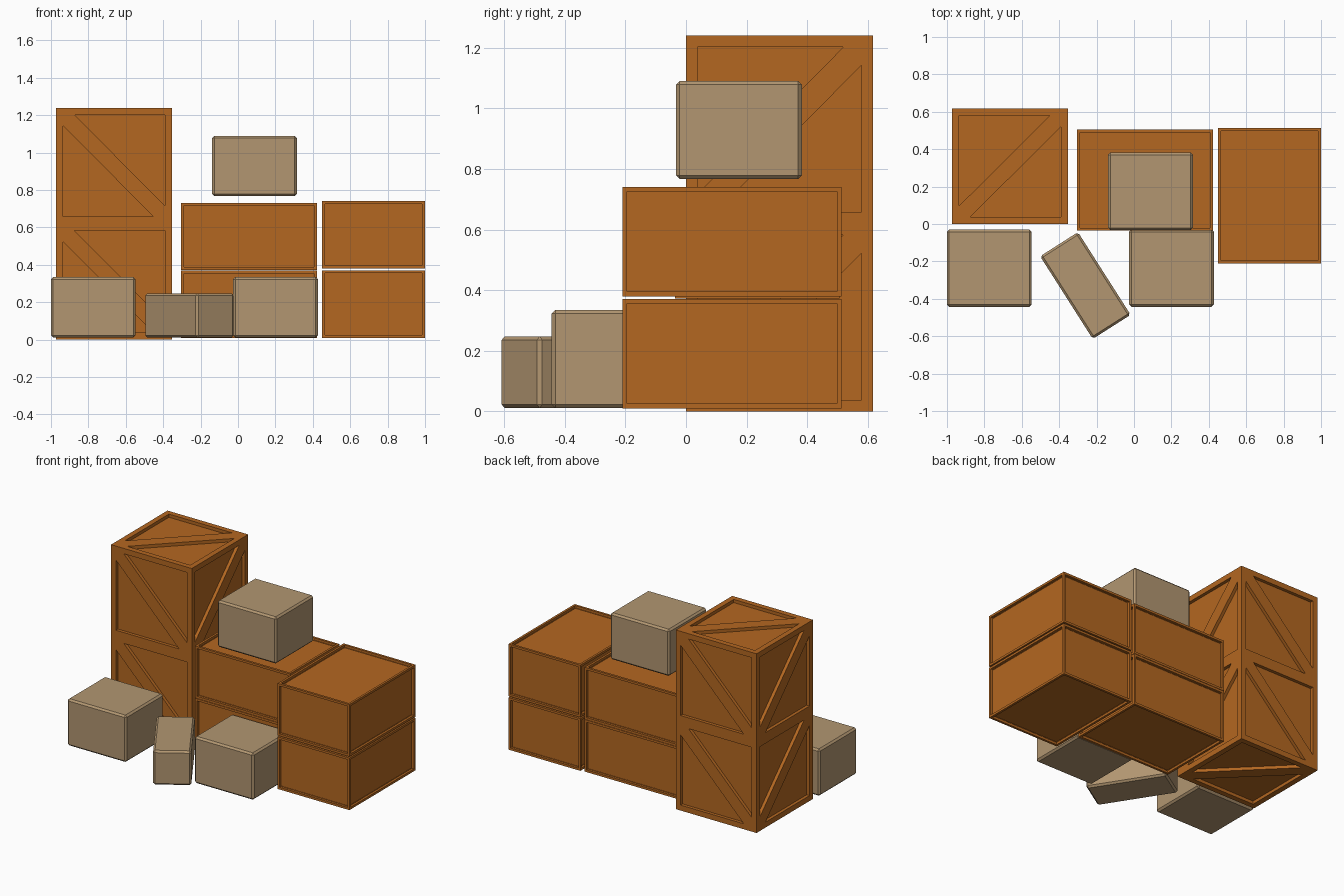
import bpy, bmesh, math
from mathutils import Vector

if "Cube" in bpy.data.objects:
    bpy.data.objects.remove(bpy.data.objects["Cube"])


def material(name, rgb):
    m = bpy.data.materials.new(name)
    m.diffuse_color = (*rgb, 1)
    m.use_nodes = True
    m.node_tree.nodes["Principled BSDF"].inputs["Base Color"].default_value = m.diffuse_color
    return m


WOOD = material("orange_wood", (0.455, 0.136, 0.015))
CARD = material("tan_cardboard", (0.445, 0.305, 0.165))

# Direction of one brace end on each braced crate face, keyed by face normal
BRACES = {
    (0, -1, 0): (-1, 0, 1), (1, 0, 0): (0, 1, 1), (0, 0, 1): (1, 1, 0),
    (0, 1, 0): (1, 0, 1), (-1, 0, 0): (0, -1, 1), (0, 0, -1): (1, -1, 0),
}


def box_mesh(lo, hi):
    """Cube bmesh centred on its own origin, plus the world centre."""
    lo, hi = Vector(lo), Vector(hi)
    bm = bmesh.new()
    bmesh.ops.create_cube(bm, size=1)
    bmesh.ops.scale(bm, vec=hi - lo, verts=bm.verts)
    return bm, (lo + hi) / 2


def finish(bm, name, centre, mat, angle=0):
    bmesh.ops.recalc_face_normals(bm, faces=bm.faces)
    me = bpy.data.meshes.new(name)
    bm.to_mesh(me)
    bm.free()
    me.materials.append(mat)
    ob = bpy.data.objects.new(name, me)
    ob.location = centre
    ob.rotation_euler.z = angle
    bpy.context.collection.objects.link(ob)
    return ob


def sink(bm, faces, depth):
    """Push faces straight inward, leaving walls."""
    for f in bmesh.ops.extrude_discrete_faces(bm, faces=faces)["faces"]:
        f.normal_update()
        bmesh.ops.translate(bm, vec=-f.normal * depth, verts=f.verts)


def cut_brace(face, toward, width):
    """Split a panel into a corner-to-corner brace and two triangles."""
    vs = list(face.verts)
    i = max(range(4), key=lambda k: vs[k].co.dot(toward))
    a, b, c, d = vs[i:] + vs[:i]

    def split(v, w):
        e = next(e for e in v.link_edges if e.other_vert(v) == w)
        return bmesh.utils.edge_split(e, v, width / e.calc_length())[1]

    a1, a2, c1, c2 = split(a, b), split(a, d), split(c, b), split(c, d)
    tris = []
    for p, corner, q in ((a1, b, c1), (a2, d, c2)):
        f = next(f for f in corner.link_faces if p in f.verts and q in f.verts)
        bmesh.utils.face_split(f, p, q)
        tris.append(next(f for f in corner.link_faces
                         if set(f.verts) == {p, corner, q}))
    return tris


def crate(name, lo, hi, frame, depth, braced=False):
    bm, centre = box_mesh(lo, hi)
    bm.normal_update()
    panels = list(bm.faces)
    bmesh.ops.inset_individual(bm, faces=panels, thickness=frame)
    if braced:
        tris = []
        for f in panels:
            f.normal_update()
            key = tuple(int(round(n)) for n in f.normal)
            tris += cut_brace(f, Vector(BRACES[key]), 0.06)
        panels = tris
    sink(bm, panels, depth)
    finish(bm, name, centre, WOOD)


def carton(name, lo, hi, angle=0):
    bm, centre = box_mesh(lo, hi)
    bmesh.ops.bevel(bm, geom=list(bm.edges), offset=0.012, segments=1,
                    affect='EDGES')
    finish(bm, name, centre, CARD, angle)


# Tall stack of two braced crates
for label, z in (("lower", 0), ("upper", 0.62)):
    crate(f"braced_crate_{label}", (-0.972, 0, z), (-0.354, 0.617, z + 0.62),
          0.053, 0.022, True)

# Two stacks of plain panelled crates
for label, zm, zr in (("lower", 0.01, 0.01), ("upper", 0.372, 0.38)):
    crate(f"middle_crate_{label}", (-0.305, -0.036, zm), (0.422, 0.506, zm + 0.36),
          0.022, 0.018)
    crate(f"right_crate_{label}", (0.45, -0.21, zr), (1.0, 0.513, zr + 0.361),
          0.022, 0.018)

# Cardboard boxes
carton("carton_left", (-1.0, -0.443, 0.011), (-0.548, -0.03, 0.335))
carton("carton_right", (-0.026, -0.443, 0.011), (0.427, -0.03, 0.335))
carton("carton_top", (-0.138, -0.033, 0.767), (0.315, 0.382, 1.09))
# Small carton turned at an angle
cx, cy = -0.26, -0.329
carton("carton_small", (cx - 0.262, cy - 0.12, 0.011), (cx + 0.262, cy + 0.12, 0.248),
       math.radians(-57.5))
